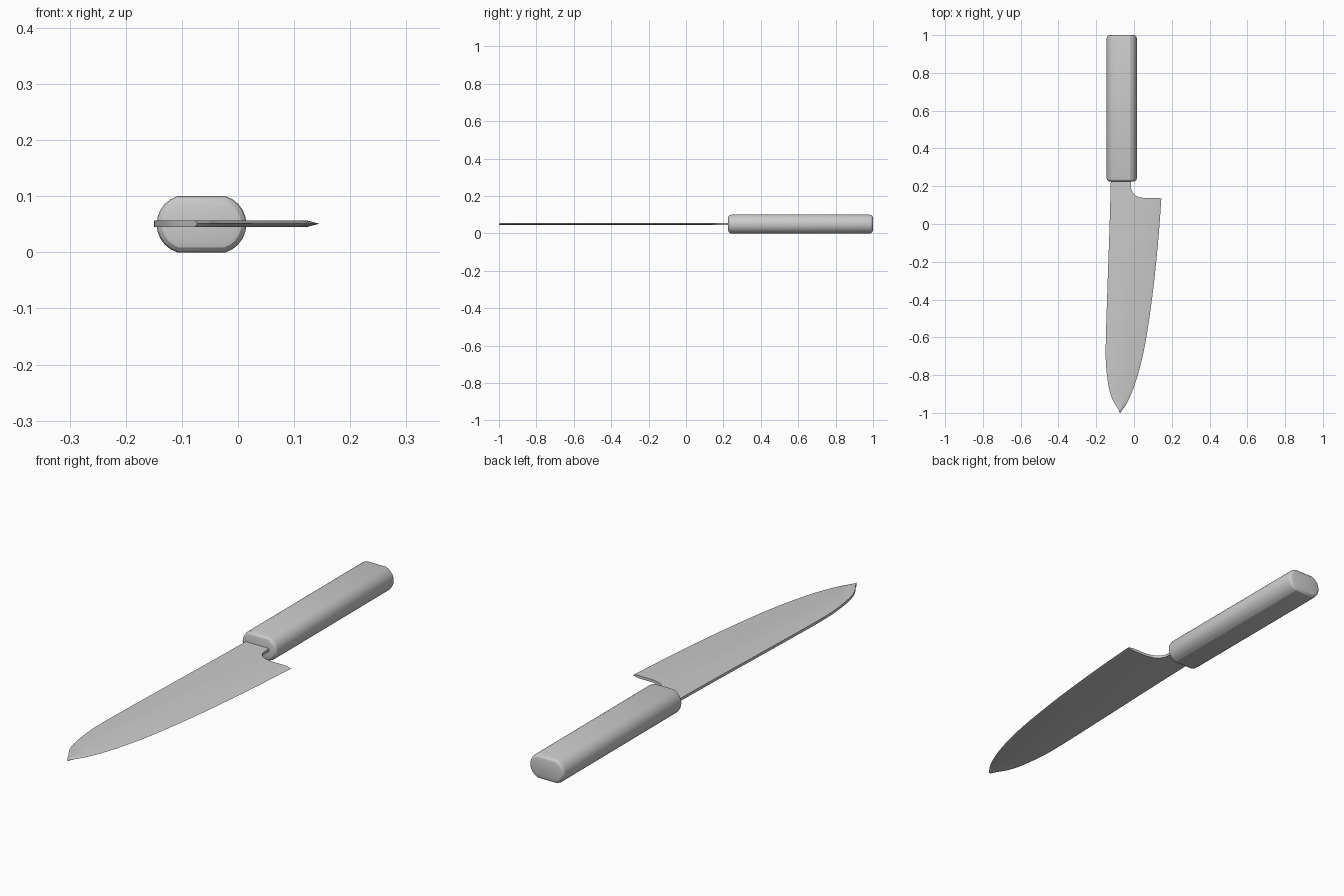
import bpy, bmesh, math
from mathutils import Vector

if "Cube" in bpy.data.objects:
    bpy.data.objects.remove(bpy.data.objects["Cube"])


def finish(bm, name, angle):
    bmesh.ops.recalc_face_normals(bm, faces=bm.faces)
    mesh = bpy.data.meshes.new(name)
    bm.to_mesh(mesh)
    bm.free()
    obj = bpy.data.objects.new(name, mesh)
    bpy.context.collection.objects.link(obj)
    bpy.ops.object.select_all(action='DESELECT')
    obj.select_set(True)
    bpy.context.view_layer.objects.active = obj
    bpy.ops.object.shade_smooth_by_angle(angle=math.radians(angle))
    return obj


def smooth_path(points, steps=4):
    """Catmull-Rom curve through 2D points."""
    p = [Vector(q) for q in points]
    p = [2 * p[0] - p[1]] + p + [2 * p[-1] - p[-2]]
    out = []
    for i in range(1, len(p) - 2):
        a, b, c, d = p[i - 1:i + 3]
        for k in range(steps):
            t = k / steps
            out.append(0.5 * (2 * b + (c - a) * t + (2 * a - 5 * b + 4 * c - d) * t * t
                              + (3 * b - a - 3 * c + d) * t ** 3))
    return out + [p[-2]]


# Handle: flat top and bottom, round sides, softened ends
HX, HZ = -0.065, 0.05


def handle_ring(bm, y, inset):
    cx, r = 0.0277, 0.0523 - inset
    h = 0.05 - inset
    a0 = math.asin(min(1, h / r))
    verts = []
    for side in (1, -1):
        for k in range(11):
            a = -a0 + 2 * a0 * k / 10
            x, z = cx + r * math.cos(a), r * math.sin(a)
            verts.append(bm.verts.new((HX + side * x, y, HZ + side * z)))
    return verts


bm = bmesh.new()
B = 0.018
ends = [(B * (1 - math.sin(a)), B * (1 - math.cos(a)))
        for a in (math.radians(30 * i) for i in range(4))]
stations = [(0.225 + dy, d) for dy, d in reversed(ends)]
stations += [(1.0 - dy, d) for dy, d in ends]
rings = [handle_ring(bm, y, d) for y, d in stations]
for a, b in zip(rings, rings[1:]):
    for i in range(len(a)):
        j = (i + 1) % len(a)
        bm.faces.new((a[i], a[j], b[j], b[i]))
bm.faces.new(rings[0])
bm.faces.new(rings[-1])
finish(bm, "handle", 20)

# Blade: outline runs down the spine, back up the cutting edge, then the heel notch
spine = smooth_path([(-0.122, 0.26), (-0.129, 0.0), (-0.141, -0.35), (-0.15, -0.66),
                     (-0.144, -0.79), (-0.122, -0.91), (-0.072, -1.0)])
edge = smooth_path([(-0.072, -1.0), (-0.028, -0.93), (0.017, -0.81), (0.06, -0.63),
                    (0.1, -0.36), (0.128, -0.09), (0.145, 0.136)])
heel = smooth_path([(0.05, 0.138), (0.012, 0.149), (-0.011, 0.175), (-0.016, 0.205),
                    (-0.016, 0.26)])
BZ, HALF = 0.051, 0.0055
bm = bmesh.new()
top, bottom, rim = [], [], []


def add_point(p, inner=None):
    q = inner if inner is not None else p
    top.append(bm.verts.new((q.x, q.y, BZ + HALF)))
    bottom.append(bm.verts.new((q.x, q.y, BZ - HALF)))
    rim.append(bm.verts.new((p.x, p.y, BZ)) if inner is not None else None)


for p in spine[:-1]:
    add_point(p)
for i, p in enumerate(edge):
    t = edge[min(i + 1, len(edge) - 1)] - edge[max(i - 1, 0)]
    n = Vector((-t.y, t.x)).normalized()
    add_point(p, p + n * (0.020 * min(1, 0.3 + i / 6)) if i < len(edge) - 1
              else p + Vector((-0.021, 0.001)))
for p in heel:
    add_point(p)

bm.faces.new(top)
bm.faces.new(bottom[::-1])
count = len(top)
for i in range(count):
    j = (i + 1) % count
    if rim[i] and rim[j]:
        bm.faces.new((top[i], rim[i], rim[j], top[j]))
        bm.faces.new((rim[i], bottom[i], bottom[j], rim[j]))
    else:
        loop = [top[i], rim[i], bottom[i], bottom[j], rim[j], top[j]]
        bm.faces.new([v for v in loop if v])
finish(bm, "blade", 20)
